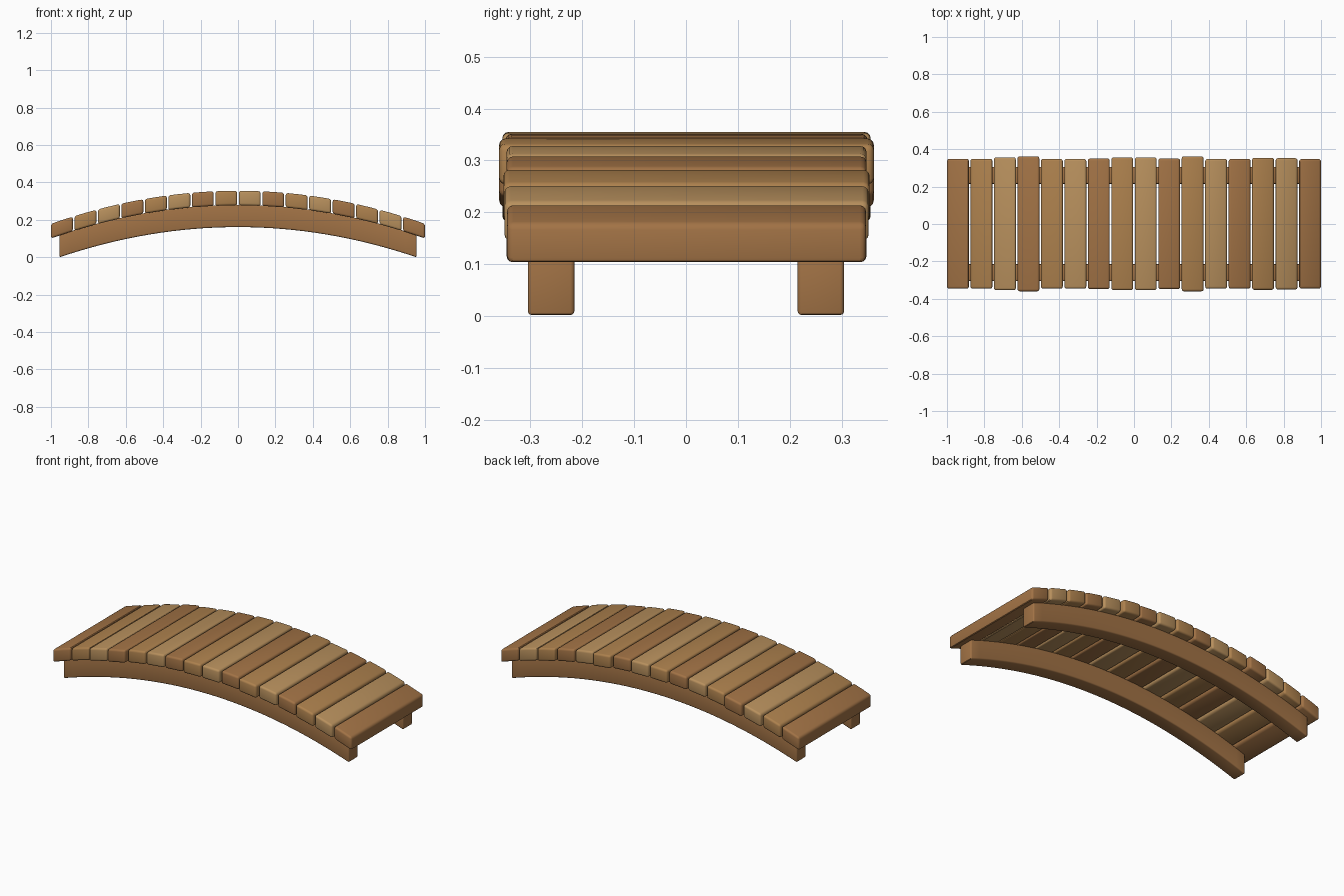
import bpy, bmesh, math
from mathutils import Matrix, Vector

if "Cube" in bpy.data.objects:
    bpy.data.objects.remove(bpy.data.objects["Cube"])

ARCH = 0.177   # drop of the arch at x = 1


def material(name, rgb):
    m = bpy.data.materials.new(name)
    m.diffuse_color = (*rgb, 1)
    m.use_nodes = True
    m.node_tree.nodes["Principled BSDF"].inputs["Base Color"].default_value = m.diffuse_color
    return m


red = material("red_wood", (0.36, 0.17, 0.06))
mid = material("mid_wood", (0.42, 0.22, 0.075))
light = material("light_wood", (0.48, 0.28, 0.11))


def arched_beam(name, x, y, z, size, bevel, cuts, mat):
    """Rounded box, sliced along x, then dropped onto the arch curve."""
    bm = bmesh.new()
    bmesh.ops.create_cube(bm, size=1, matrix=Matrix.Translation((x, y, z)) @ Matrix.Diagonal((*size, 1)))
    bmesh.ops.bevel(bm, geom=bm.edges[:], offset=bevel, segments=3, profile=0.5, affect='EDGES')
    for i in range(1, cuts):
        px = x - size[0] / 2 + size[0] * i / cuts
        bmesh.ops.bisect_plane(bm, geom=bm.verts[:] + bm.edges[:] + bm.faces[:],
                               plane_co=Vector((px, 0, 0)), plane_no=Vector((1, 0, 0)))
    for v in bm.verts:
        v.co.z -= ARCH * v.co.x ** 2
    me = bpy.data.meshes.new(name)
    bm.to_mesh(me)
    bm.free()
    me.materials.append(mat)
    ob = bpy.data.objects.new(name, me)
    bpy.context.collection.objects.link(ob)
    bpy.context.view_layer.objects.active = ob
    ob.select_set(True)
    bpy.ops.object.shade_smooth_by_angle(angle=math.radians(35))
    ob.select_set(False)


# Deck planks, slightly uneven in length
half_lengths = [.347, .347, .355, .361, .347, .347, .349, .355,
                .355, .349, .361, .347, .347, .353, .351, .346]
pitch = 0.1255
for i, h in enumerate(half_lengths):
    arched_beam(f"plank_{i + 1}", (i - 7.5) * pitch, 0.001, 0.316,
                (0.117, 2 * h, 0.078), 0.012, 2, (red, mid, light)[i % 3])

# Two curved side beams under the deck
for side, y in (("front", -0.26), ("back", 0.26)):
    arched_beam(f"{side}_beam", 0, y, 0.2205, (1.91, 0.09, 0.119), 0.008, 32, red)
